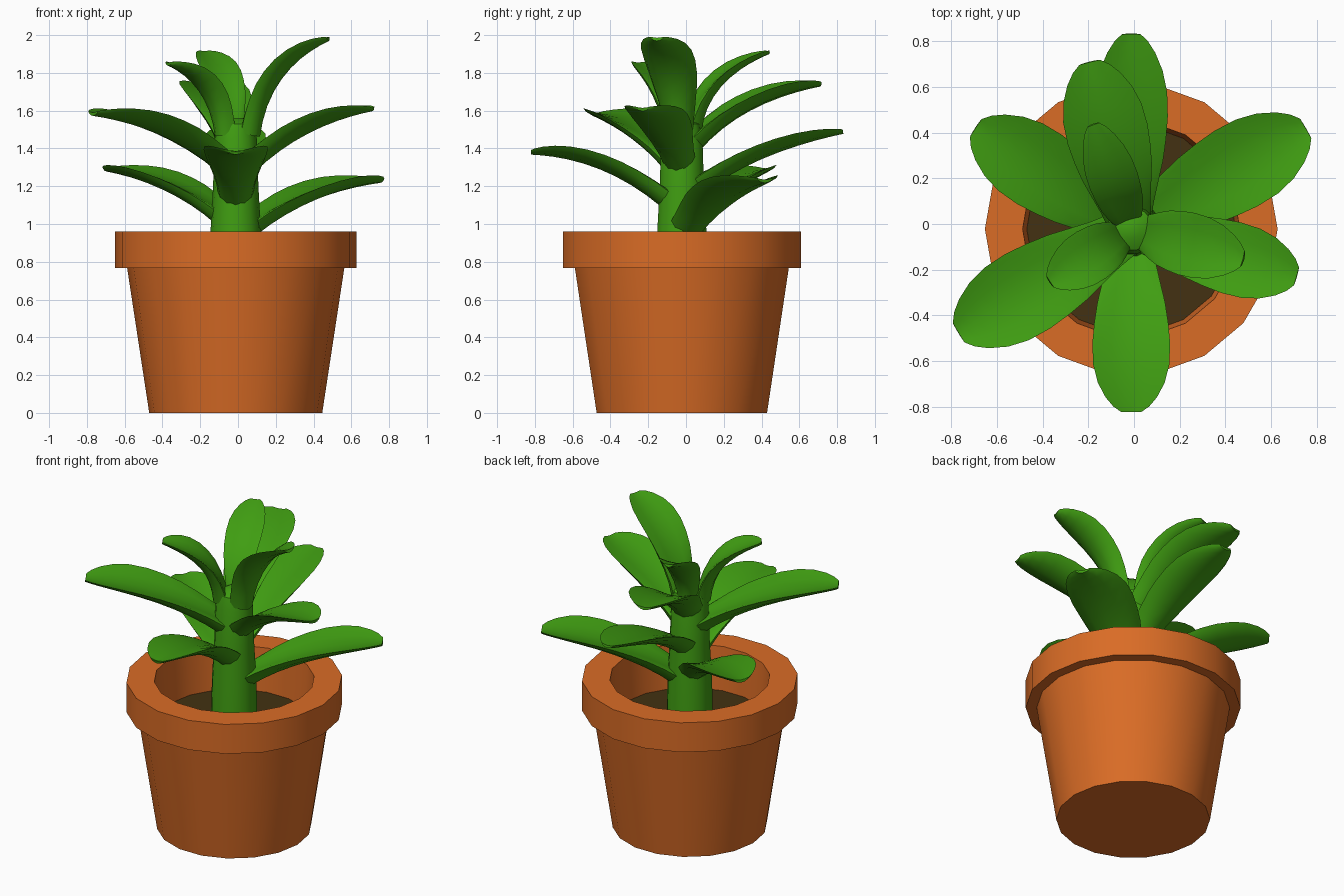
import bpy, bmesh, math
from mathutils import Vector

if "Cube" in bpy.data.objects:
    bpy.data.objects.remove(bpy.data.objects["Cube"])

CX, CY = -0.012, -0.022   # pot and stem axis


def material(name, rgb):
    m = bpy.data.materials.new(name)
    m.diffuse_color = (*rgb, 1)
    m.use_nodes = True
    m.node_tree.nodes["Principled BSDF"].inputs["Base Color"].default_value = m.diffuse_color
    return m


TERRACOTTA = material("terracotta", (0.70, 0.150, 0.019))
SOIL = material("dark_soil", (0.056, 0.031, 0.006))
GREEN = material("leaf_green", (0.051, 0.34, 0.006))


def loft(name, rings, mat, cap_start=True, cap_end=True, angle=35):
    """Skin a list of equal-length closed rings."""
    bm = bmesh.new()
    rows = [[bm.verts.new(p) for p in ring] for ring in rings]
    n = len(rows[0])
    for a, b in zip(rows, rows[1:]):
        for i in range(n):
            j = (i + 1) % n
            bm.faces.new((a[i], a[j], b[j], b[i]))
    if cap_start:
        bm.faces.new(rows[0][::-1])
    if cap_end:
        bm.faces.new(rows[-1])
    bmesh.ops.recalc_face_normals(bm, faces=bm.faces)
    mesh = bpy.data.meshes.new(name)
    bm.to_mesh(mesh)
    bm.free()
    mesh.materials.append(mat)
    ob = bpy.data.objects.new(name, mesh)
    bpy.context.collection.objects.link(ob)
    bpy.ops.object.select_all(action='DESELECT')
    ob.select_set(True)
    bpy.context.view_layer.objects.active = ob
    bpy.ops.object.shade_smooth_by_angle(angle=math.radians(angle))
    return ob


def lathe(name, profile, sides, mat):
    rings = [[(CX + r * math.cos(2 * math.pi * k / sides),
               CY + r * math.sin(2 * math.pi * k / sides), z)
              for k in range(sides)] for r, z in profile]
    return loft(name, rings, mat)


# Pot with stepped rim and hollow top, soil plug inside
lathe("pot", [(0.458, 0), (0.575, 0.768), (0.64, 0.768), (0.64, 0.96),
              (0.475, 0.96), (0.455, 0.64)], 18, TERRACOTTA)
lathe("soil", [(0.45, 0.645), (0.457, 0.68)], 18, SOIL)

# Stem
lathe("stem", [(0.14, 0.66), (0.133, 0.97), (0.12, 1.2), (0.112, 1.45),
               (0.095, 1.53), (0.04, 1.56)], 14, GREEN)

# Leaf outline: (fraction along leaf, fraction of full width)
OUTLINE = [(0, .55), (.12, .62), (.25, .74), (.38, .87), (.5, .95), (.62, 1),
           (.74, .98), (.84, .86), (.92, .66), (.97, .46), (1, .26)]


def leaf(name, azimuth, width, root, bend, tip):
    """Channelled leaf along a curve of (radius, height) points."""
    az = math.radians(azimuth)
    out = Vector((math.cos(az), math.sin(az), 0))
    side = Vector((-out.y, out.x, 0))
    base = Vector((CX, CY, 0))
    p0, p1, p2 = (base + out * r + Vector((0, 0, z)) for r, z in (root, bend, tip))
    rings = []
    for t, f in OUTLINE:
        p = p0 * (1 - t) ** 2 + p1 * 2 * t * (1 - t) + p2 * t * t
        tangent = ((p1 - p0) * (1 - t) + (p2 - p1) * t).normalized()
        up = tangent.cross(side)
        half = width / 2 * f
        thick = 0.065 * (1 - t) + 0.016
        ring = []
        for k in range(12):
            a = 2 * math.pi * k / 12
            c, s = math.cos(a), math.sin(a)
            lift = 0.26 * half * c * c - 0.02 + thick * s * (0.3 if s > 0 else 0.8)
            ring.append(p + side * half * c + up * lift)
        rings.append(ring)
    loft(name, rings, GREEN, angle=50)


# Leaves from the lowest whorl to the crown: azimuth, width, root, bend, tip
LEAVES = [
    (30, .38, (.06, 1.00), (.40, 1.22), (.88, 1.25)),
    (147, .36, (.06, 1.06), (.35, 1.26), (.81, 1.31)),
    (270, .34, (.06, 1.16), (.40, 1.41), (.80, 1.40)),
    (90, .32, (.05, 1.22), (.35, 1.43), (.85, 1.51)),
    (211, .38, (.05, 1.34), (.40, 1.57), (.88, 1.605)),
    (-16, .32, (.05, 1.34), (.35, 1.58), (.75, 1.63)),
    (104, .36, (.04, 1.45), (.30, 1.70), (.75, 1.76)),
    (110, .22, (.03, 1.50), (.08, 1.80), (.48, 1.93)),
    (-15, .28, (.05, 1.48), (.13, 1.86), (.50, 2.0)),
    (213, .24, (.04, 1.48), (.10, 1.80), (.42, 1.87)),
]
for i, spec in enumerate(LEAVES, 1):
    leaf(f"leaf_{i}", *spec)
